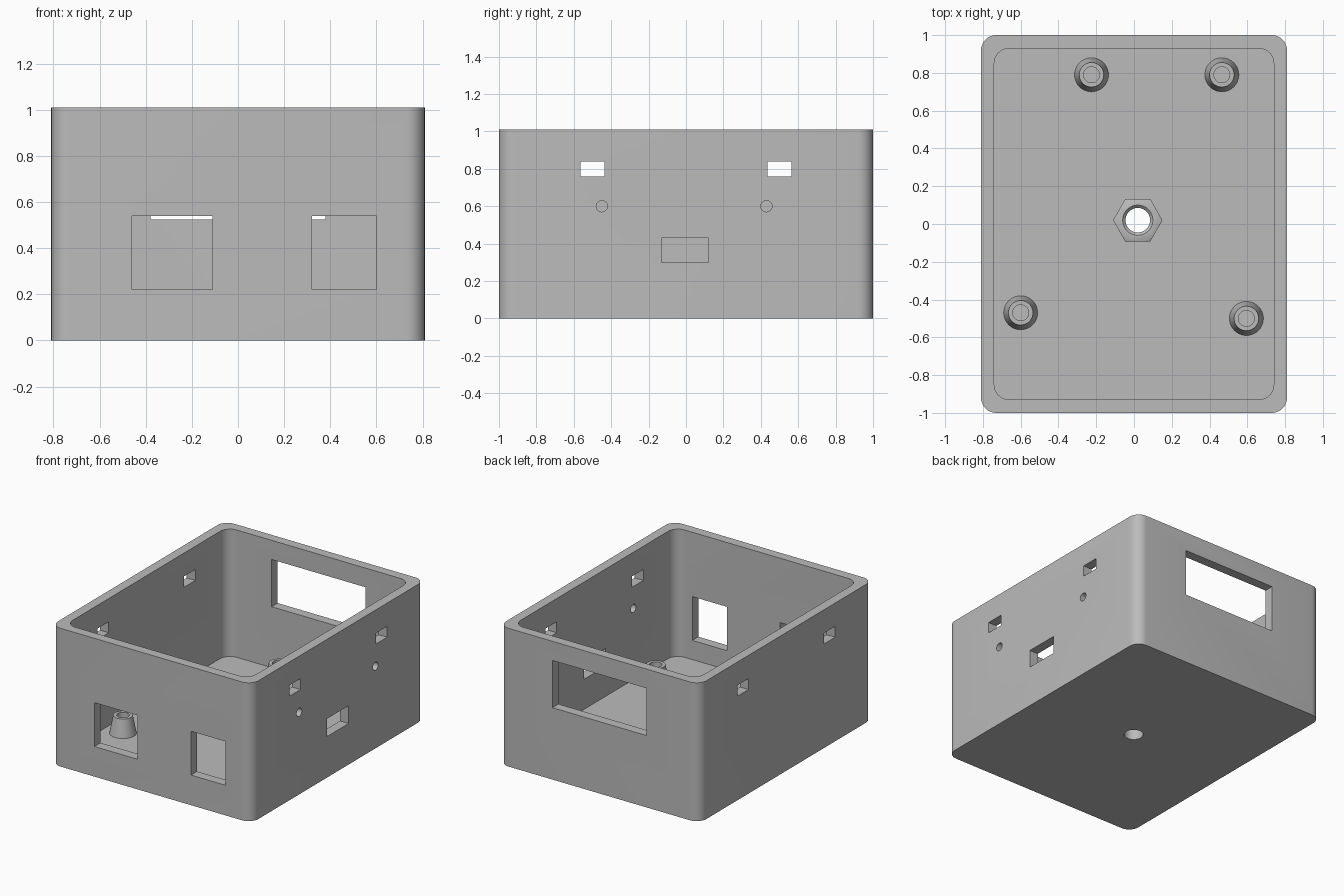
import bpy, bmesh
from math import sin, cos, pi, radians
from mathutils import Matrix

cube = bpy.data.objects.get("Cube")
if cube:
    bpy.data.objects.remove(cube)

WALL, FLOOR, HEIGHT = 0.07, 0.08, 1.01
HALF_X, HALF_Y = 0.81, 1.0

grey = bpy.data.materials.new("plain grey")
grey.use_nodes = True
grey.diffuse_color = (0.5, 0.5, 0.5, 1)
grey.node_tree.nodes["Principled BSDF"].inputs["Base Color"].default_value = (0.5, 0.5, 0.5, 1)


def make_object(name, bm):
    bmesh.ops.recalc_face_normals(bm, faces=bm.faces)
    mesh = bpy.data.meshes.new(name)
    bm.to_mesh(mesh)
    bm.free()
    mesh.materials.append(grey)
    obj = bpy.data.objects.new(name, mesh)
    bpy.context.collection.objects.link(obj)
    return obj


def select_only(obj):
    bpy.ops.object.select_all(action='DESELECT')
    obj.select_set(True)
    bpy.context.view_layer.objects.active = obj


def boolean(obj, cutter, operation='DIFFERENCE'):
    mod = obj.modifiers.new("cut", 'BOOLEAN')
    mod.object, mod.operation, mod.solver = cutter, operation, 'EXACT'
    select_only(obj)
    bpy.ops.object.modifier_apply(modifier=mod.name)
    bpy.data.objects.remove(cutter)


def smooth(obj):
    select_only(obj)
    bpy.ops.object.shade_smooth_by_angle(angle=radians(30))


def prism(name, outline, z0, z1):
    bm = bmesh.new()
    face = bm.faces.new([bm.verts.new((x, y, z0)) for x, y in outline])
    ext = bmesh.ops.extrude_face_region(bm, geom=[face])
    top = [v for v in ext["geom"] if isinstance(v, bmesh.types.BMVert)]
    bmesh.ops.translate(bm, verts=top, vec=(0, 0, z1 - z0))
    return make_object(name, bm)


def rounded_rectangle(hx, hy, r, steps=8):
    points = []
    for quarter, (sx, sy) in enumerate([(1, 1), (-1, 1), (-1, -1), (1, -1)]):
        for i in range(steps + 1):
            a = (quarter + i / steps) * pi / 2
            points.append((sx * (hx - r) + r * cos(a), sy * (hy - r) + r * sin(a)))
    return points


def lathe(name, profile, location, steps=40, closed=True):
    # Revolve a closed (radius, height) loop about z
    bm = bmesh.new()
    rings = [[bm.verts.new((r * cos(2 * pi * i / steps), r * sin(2 * pi * i / steps), z))
              for i in range(steps)] for r, z in profile]
    pairs = list(zip(rings, rings[1:]))
    if closed:
        pairs.append((rings[-1], rings[0]))
    else:
        bm.faces.new(rings[0])
        bm.faces.new(rings[-1])
    for low, high in pairs:
        for i in range(steps):
            j = (i + 1) % steps
            bm.faces.new((low[i], low[j], high[j], high[i]))
    bmesh.ops.translate(bm, verts=bm.verts, vec=location)
    return make_object(name, bm)


def add_box(bm, xs, ys, zs):
    spans = (xs, ys, zs)
    centre = [(a + b) / 2 for a, b in spans]
    size = [b - a for a, b in spans]
    bmesh.ops.create_cube(bm, size=1, matrix=Matrix.Translation(centre) @ Matrix.Diagonal((*size, 1)))


# Open case with rounded upright corners
case = prism("case", rounded_rectangle(HALF_X, HALF_Y, 0.08), 0, HEIGHT)
boolean(case, prism("cavity", rounded_rectangle(HALF_X - WALL, HALF_Y - WALL, 0.08), FLOOR, 1.3))

# Openings in the walls and floor
cuts = bmesh.new()
front, back, left = (-1.1, -0.85), (0.85, 1.1), (0.65, 0.95)
add_box(cuts, (-0.46, -0.11), front, (0.22, 0.54))
add_box(cuts, (0.32, 0.60), front, (0.22, 0.54))
add_box(cuts, (-0.38, 0.38), back, (0.525, 0.87))
add_box(cuts, left, (-0.13, 0.12), (0.30, 0.43))
for side in (-1, 1):
    add_box(cuts, (-1, 1), (side * 0.5 - 0.065, side * 0.5 + 0.065), (0.76, 0.84))
for y in (-0.45, 0.43):
    bmesh.ops.create_cone(cuts, cap_ends=True, segments=24, radius1=0.03, radius2=0.03, depth=0.3,
                          matrix=Matrix.Translation((0.8, y, 0.6)) @ Matrix.Rotation(pi / 2, 4, 'Y'))
bmesh.ops.create_cone(cuts, cap_ends=True, segments=40, radius1=0.065, radius2=0.065, depth=0.3,
                      matrix=Matrix.Translation((0.02, 0.02, 0.05)))
boolean(case, make_object("openings", cuts))
smooth(case)

# Tapered hollow standoffs
standoffs = {"back_right": (-0.225, 0.79), "back_left": (0.465, 0.79),
             "front_right": (-0.60, -0.47), "front_left": (0.595, -0.50)}
for place, (x, y) in standoffs.items():
    smooth(lathe(place + "_standoff", [(0.09, 0), (0.065, 0.13), (0.042, 0.13), (0.042, 0)],
                 (x, y, FLOOR)))

# Hexagonal nut with chamfered corners and a bored hole
NUT_H = 0.115
spot = (0.02, 0.02, FLOOR)
nut = prism("mounting_nut", [(0.02 + 0.131 * cos(i * pi / 3), 0.02 + 0.131 * sin(i * pi / 3))
                             for i in range(6)], FLOOR, FLOOR + NUT_H)
boolean(nut, lathe("chamfer", [(0.14, -0.01), (0.14, NUT_H - 0.015), (0.108, NUT_H + 0.003)],
                   spot, 48, closed=False), 'INTERSECT')
boolean(nut, lathe("bore", [(0.065, -0.02), (0.065, NUT_H - 0.015), (0.081, NUT_H + 0.001),
                            (0.081, NUT_H + 0.05)], spot, closed=False))
smooth(nut)
